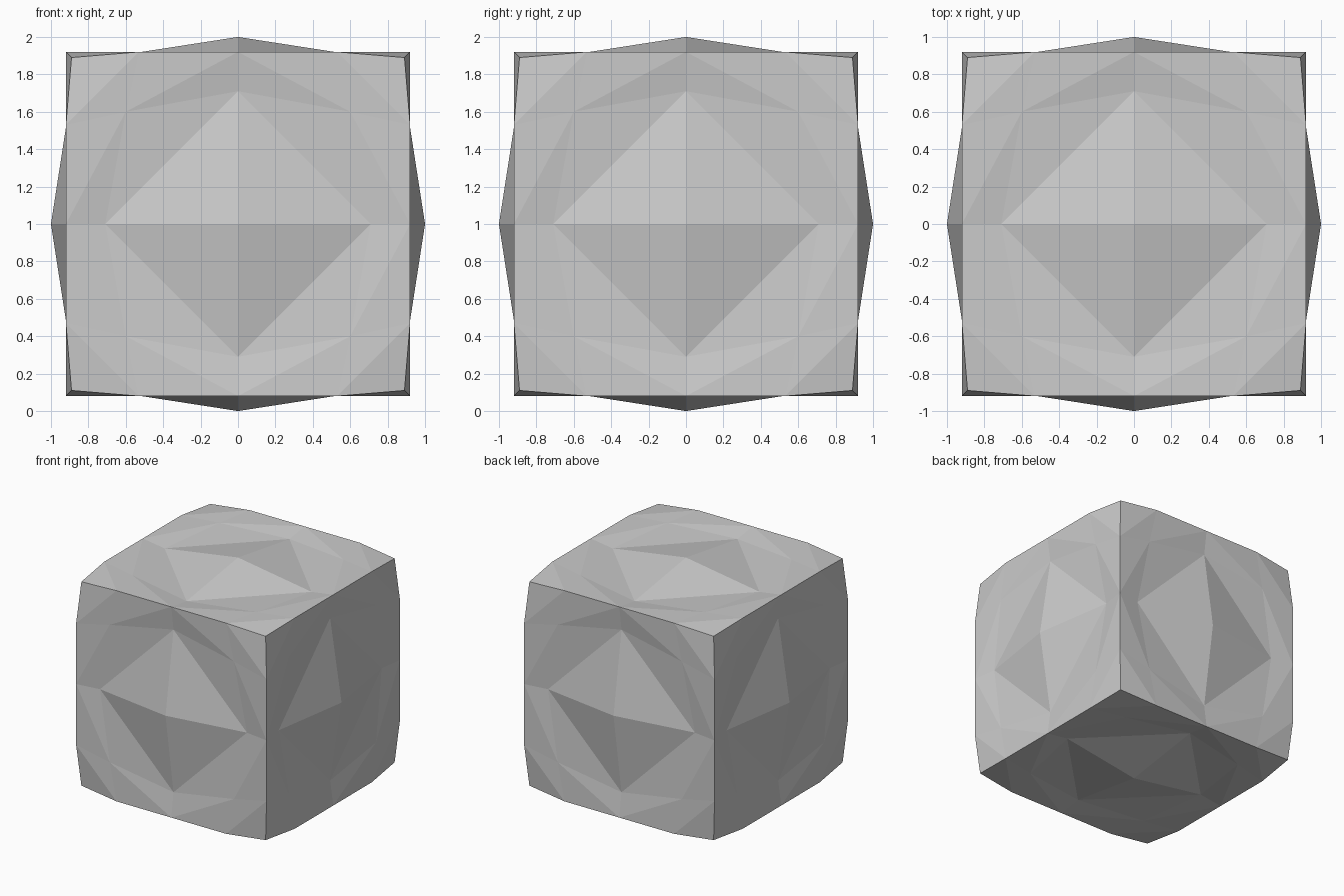
import bpy, bmesh
from mathutils import Vector, Matrix
from math import radians
from itertools import product

if "Cube" in bpy.data.objects:
    bpy.data.objects.remove(bpy.data.objects["Cube"], do_unlink=True)

# Plain grey stone
grey = bpy.data.materials.new("plain_grey")
grey.use_nodes = True
colour = (0.6, 0.6, 0.6, 1)
grey.diffuse_color = colour
grey.node_tree.nodes["Principled BSDF"].inputs["Base Color"].default_value = colour

# Points of one quarter of a side, facing +z
EDGE = 0.92
centre = Vector((0, 0, 1))
dip = Vector((0.71, 0, 0.89))
shoulder = Vector((0.6, 0.6, 0.913))
edge_mid = Vector((EDGE, 0, EDGE))
edge_quarter = Vector((EDGE, 0.53, EDGE))
corner = Vector((0.89, 0.89, 0.89))


def swap(p):
    return Vector((p.y, p.x, p.z))


half = [(dip, edge_mid, shoulder), (edge_mid, edge_quarter, shoulder)]
quarter = half + [tuple(swap(p) for p in tri) for tri in half] + [
    (centre, dip, swap(dip)),
    (dip, shoulder, swap(dip)),
    (shoulder, edge_quarter, swap(edge_quarter)),
    (edge_quarter, corner, swap(edge_quarter)),
]

# Turn the quarter into six full sides
turns = [Matrix.Rotation(radians(a), 3, 'X') for a in (0, 90, 180, 270)]
turns += [Matrix.Rotation(radians(a), 3, 'Y') for a in (90, 270)]

bm = bmesh.new()
for turn in turns:
    for sx, sy in product((1, -1), repeat=2):
        for tri in quarter:
            bm.faces.new([bm.verts.new(turn @ Vector((p.x * sx, p.y * sy, p.z)))
                          for p in tri])
bmesh.ops.remove_doubles(bm, verts=bm.verts, dist=0.001)
bmesh.ops.recalc_face_normals(bm, faces=bm.faces)
bmesh.ops.translate(bm, verts=bm.verts, vec=(0, 0, 1))

# Faceted block
mesh = bpy.data.meshes.new("faceted_block")
bm.to_mesh(mesh)
bm.free()
mesh.materials.append(grey)
block = bpy.data.objects.new("faceted_block", mesh)
bpy.context.collection.objects.link(block)
